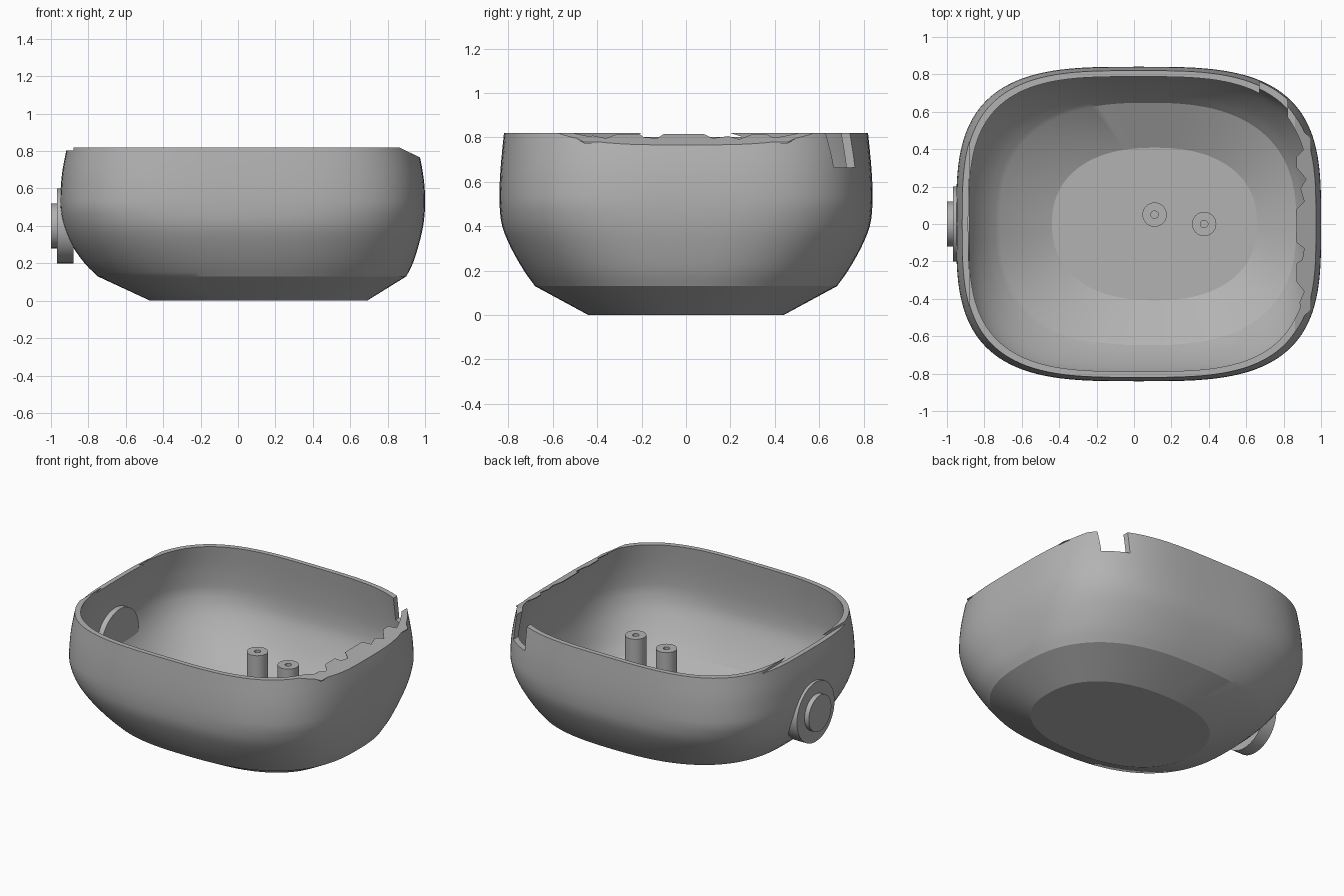
import bpy, bmesh, math
from mathutils import Vector

cube = bpy.data.objects.get("Cube")
if cube:
    bpy.data.objects.remove(cube, do_unlink=True)

GREY = (0.45, 0.45, 0.45, 1)
mat = bpy.data.materials.new("plain_grey")
mat.use_nodes = True
mat.diffuse_color = GREY
mat.node_tree.nodes["Principled BSDF"].inputs["Base Color"].default_value = GREY


def finish(name, bm, smooth=22):
    bmesh.ops.recalc_face_normals(bm, faces=bm.faces)
    me = bpy.data.meshes.new(name)
    bm.to_mesh(me)
    bm.free()
    me.materials.append(mat)
    ob = bpy.data.objects.new(name, me)
    bpy.context.collection.objects.link(ob)
    if smooth:
        shade(ob, smooth)
    return ob


def activate(ob):
    bpy.ops.object.select_all(action='DESELECT')
    ob.select_set(True)
    bpy.context.view_layer.objects.active = ob


def shade(ob, degrees):
    activate(ob)
    bpy.ops.object.shade_smooth_by_angle(angle=math.radians(degrees))


def ring(bm, x0, x1, half_y, z, power, count=128):
    """Rounded-rectangle loop of vertices."""
    verts = []
    for i in range(count):
        a = 2 * math.pi * i / count
        c, s = math.cos(a), math.sin(a)
        x = math.copysign(abs(c) ** (2 / power), c) * (x1 - x0) / 2 + (x0 + x1) / 2
        y = math.copysign(abs(s) ** (2 / power), s) * half_y
        verts.append(bm.verts.new((x, y, z)))
    return verts


def bridge(bm, a, b):
    n = len(a)
    for i in range(n):
        j = (i + 1) % n
        bm.faces.new((a[i], a[j], b[j], b[i]))


def spline(rows, steps=3):
    """Catmull-Rom refinement of the wall rows."""
    rows = [Vector(r) for r in rows]
    out = []
    for i in range(len(rows) - 1):
        p1, p2 = rows[i], rows[i + 1]
        p0 = rows[i - 1] if i else p1 * 2 - p2
        p3 = rows[i + 2] if i + 2 < len(rows) else p2 * 2 - p1
        for k in range(steps):
            t = k / steps
            out.append(0.5 * (2 * p1 + (p2 - p0) * t + (2 * p0 - 5 * p1 + 4 * p2 - p3) * t * t
                              + (3 * p1 - p0 - 3 * p2 + p3) * t ** 3))
    return out + [rows[-1]]


def box(name, lo, hi):
    bm = bmesh.new()
    bmesh.ops.create_cube(bm, size=1)
    lo, hi = Vector(lo), Vector(hi)
    for v in bm.verts:
        v.co = Vector(v.co[k] * (hi[k] - lo[k]) + (lo[k] + hi[k]) / 2 for k in range(3))
    return finish(name, bm, 0)


def prism(name, outline, axis_vec):
    """Extrude a closed outline along a vector."""
    bm = bmesh.new()
    face = bm.faces.new([bm.verts.new(p) for p in outline])
    top = bmesh.ops.extrude_face_region(bm, geom=[face])["geom"]
    for v in top:
        if isinstance(v, bmesh.types.BMVert):
            v.co += Vector(axis_vec)
    return finish(name, bm, 0)


def cut(ob, cutter):
    cutter.hide_render = True
    mod = ob.modifiers.new("cut", 'BOOLEAN')
    mod.operation, mod.solver, mod.object = 'DIFFERENCE', 'EXACT', cutter
    activate(ob)
    bpy.ops.object.modifier_apply(modifier=mod.name)
    bpy.data.objects.remove(cutter, do_unlink=True)


# Bowl shell: rows are (x min, x max, half depth, height), floor edge first
floor = Vector((-0.47, 0.69, 0.44, 0.0))
wall = spline([(-0.75, 0.90, 0.68), (-0.82, 0.935, 0.73), (-0.89, 0.967, 0.787),
               (-0.932, 0.99, 0.828), (-0.95, 1.0, 0.84), (-0.948, 0.998, 0.839),
               (-0.938, 0.986, 0.832), (-0.915, 0.962, 0.82)])
heights = spline([(h, 0, 0) for h in (0.13, 0.2, 0.3, 0.4, 0.5, 0.6, 0.7, 0.82)])
rows = [floor] + [Vector((w.x, w.y, w.z, h.x)) for w, h in zip(wall, heights)]
THICK = 0.032


def power(z):
    return 2.3 + min(z / 0.5, 1.0)


bm = bmesh.new()
outer = [ring(bm, r[0], r[1], r[2], r[3], power(r[3])) for r in rows]
inner = []
for r in rows:
    z = r[3] + 0.035 * max(0, 1 - r[3] / 0.6)
    inner.append(ring(bm, r[0] + THICK, r[1] - THICK, r[2] - THICK, z, power(r[3])))
for shell in (outer, inner):
    for a, b in zip(shell, shell[1:]):
        bridge(bm, a, b)
    bm.faces.new(shell[0])
bridge(bm, outer[-1], inner[-1])
bowl = finish("bowl_shell", bm, 0)

# Rim cuts: slanted side, shallow step and cable slot
SLOPE = 0.05 / 0.105


def slant(x):
    return 0.82 - (x - 0.86) * SLOPE


cut(bowl, prism("slant_cutter", [(0.8, -1, slant(0.8)), (1.1, -1, slant(1.1)),
                                 (1.1, -1, 1), (0.8, -1, 1)], (0, 2, 0)))
cut(bowl, box("step_cutter", (-1.2, -0.9, 0.803), (-0.88, 0.9, 1)))
cut(bowl, box("slot_cutter", (0.67, 0.55, 0.665), (0.82, 1, 1)))
shade(bowl, 22)

# Thin slanted ledge with a ragged inner edge
edge = [(-0.53, 0.87), (-0.50, 0.87), (-0.47, 0.90), (-0.42, 0.885), (-0.36, 0.91), (-0.31, 0.87),
        (-0.21, 0.87), (-0.19, 0.90), (-0.13, 0.91), (-0.10, 0.87), (0.08, 0.87), (0.12, 0.91),
        (0.19, 0.89), (0.24, 0.92), (0.30, 0.87), (0.36, 0.87), (0.40, 0.91), (0.47, 0.89),
        (0.50, 0.87), (0.53, 0.87)]
outline = [(x, y, slant(x)) for y, x in edge]
outline += [(0.945, 0.46, slant(0.945)), (0.945, -0.46, slant(0.945))]
prism("slanted_ledge", outline, (0, 0, -0.006))


def disc(name, x0, x1, radius):
    """Round plate on the side wall."""
    bm = bmesh.new()
    bmesh.ops.create_cone(bm, cap_ends=True, segments=64, radius1=radius, radius2=radius, depth=x1 - x0)
    for v in bm.verts:
        v.co = Vector((v.co.z + (x0 + x1) / 2, v.co.y, v.co.x + 0.4))
    finish(name, bm, 30)


disc("side_hub", -0.968, -0.88, 0.2)
disc("side_knob", -1.0, -0.96, 0.12)


def post(name, x, y, top):
    """Hollow screw post standing on the floor."""
    bm = bmesh.new()
    profile = [(0.065, 0.02), (0.065, top), (0.02, top), (0.02, 0.1)]
    loops = [ring(bm, x - r, x + r, r, z, 2, 32) for r, z in profile]
    for v in [v for loop in loops for v in loop]:
        v.co.y += y
    for a, b in zip(loops, loops[1:]):
        bridge(bm, a, b)
    bm.faces.new(loops[0])
    bm.faces.new(loops[-1])
    finish(name, bm, 30)


post("screw_post_1", 0.11, 0.05, 0.56)
post("screw_post_2", 0.375, 0.0, 0.56)
